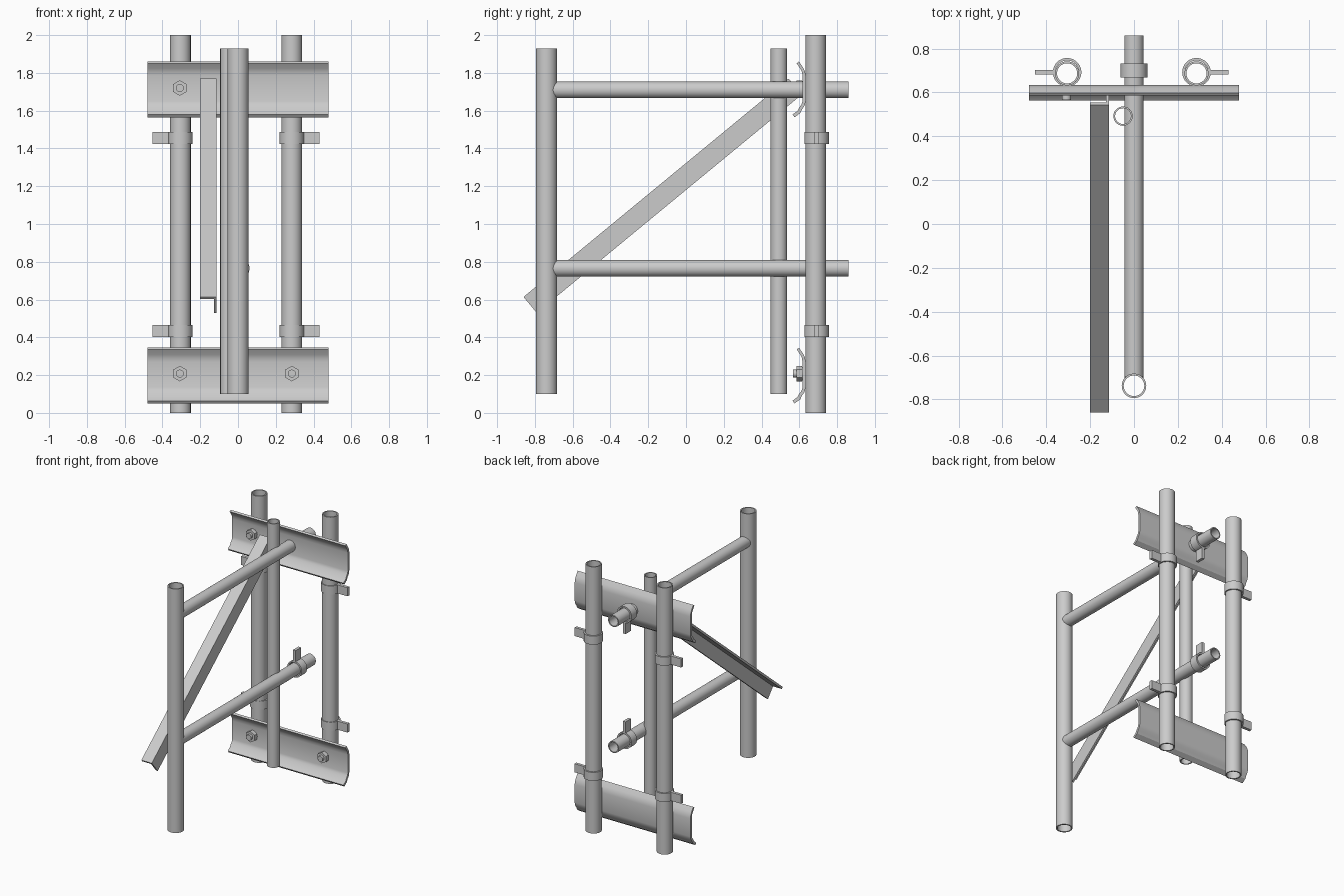
import bpy, bmesh, math
from mathutils import Matrix, Vector

if "Cube" in bpy.data.objects:
    bpy.data.objects.remove(bpy.data.objects["Cube"])

SIDES = 40


def finish(name, bm, angle=None):
    bmesh.ops.recalc_face_normals(bm, faces=bm.faces)
    me = bpy.data.meshes.new(name)
    bm.to_mesh(me)
    bm.free()
    ob = bpy.data.objects.new(name, me)
    bpy.context.collection.objects.link(ob)
    if angle:
        bpy.ops.object.select_all(action='DESELECT')
        ob.select_set(True)
        bpy.context.view_layer.objects.active = ob
        bpy.ops.object.shade_smooth_by_angle(angle=math.radians(angle))
    return ob


def ring_solid(bm, a, b, r, r_in):
    """Hollow tube from point a to point b."""
    a, b = Vector(a), Vector(b)
    rot = (b - a).to_track_quat('Z', 'Y')
    loops = []
    for p, rad in ((a, r), (b, r), (b, r_in), (a, r_in)):
        loops.append([bm.verts.new(p + rot @ Vector((rad * math.cos(t), rad * math.sin(t), 0)))
                      for t in (2 * math.pi * i / SIDES for i in range(SIDES))])
    for k in range(4):
        l0, l1 = loops[k], loops[(k + 1) % 4]
        for i in range(SIDES):
            j = (i + 1) % SIDES
            bm.faces.new((l0[i], l0[j], l1[j], l1[i]))
    return loops


def tube(name, a, b, r, wall=0.009, cope=None):
    bm = bmesh.new()
    loops = ring_solid(bm, a, b, r, r - wall)
    if cope:  # saddle-cut the first end against an upright post
        post_y, post_r = cope
        for v in loops[0] + loops[3]:
            v.co.y = post_y + math.sqrt(post_r ** 2 - v.co.x ** 2)
    return finish(name, bm, 35)


def extrude(name, profile, offset, angle=None):
    """Closed profile of 3D points swept along offset."""
    bm = bmesh.new()
    f = bm.faces.new([bm.verts.new(p) for p in profile])
    res = bmesh.ops.extrude_face_region(bm, geom=[f], use_keep_orig=True)
    vs = [g for g in res['geom'] if isinstance(g, bmesh.types.BMVert)]
    bmesh.ops.translate(bm, verts=vs, vec=offset)
    return finish(name, bm, angle)


def clamp(name, centre, axis, tab_dir, r):
    """Collar around a tube with one flat tab."""
    c, ax, td = Vector(centre), Vector(axis), Vector(tab_dir)
    bm = bmesh.new()
    ring_solid(bm, c - ax * 0.032, c + ax * 0.032, r + 0.010, r - 0.001)
    side = ax.cross(td)
    frame = Matrix((td, ax, side)).transposed().to_4x4()
    size = Matrix.Diagonal((0.09, 0.064, 0.022, 1))
    bmesh.ops.create_cube(bm, size=1, matrix=Matrix.Translation(c + td * (r + 0.047)) @ frame @ size)
    return finish(name, bm, 35)


def bolt(name, x, z):
    """Washer, hex nut and round shank end on the front of a plate."""
    bm = bmesh.new()
    for seg, r, y0, y1 in ((24, 0.036, 0.612, 0.622), (6, 0.041, 0.585, 0.613), (20, 0.021, 0.566, 0.600)):
        m = Matrix.Translation((x, (y0 + y1) / 2, z)) @ Matrix.Rotation(math.pi / 2, 4, 'X') \
            @ Matrix.Rotation(math.pi / 2 if seg != 6 else 0, 4, 'Z')
        if seg == 6:
            m = m @ Matrix.Rotation(math.pi / 6 * 3, 4, 'Z') @ Matrix.Rotation(math.pi / 6, 4, 'Z')
        bmesh.ops.create_cone(bm, cap_ends=True, segments=seg, radius1=r, radius2=r,
                              depth=y1 - y0, matrix=m)
    return finish(name, bm, 35)


def flared_plate(name, z):
    """Rail with both long edges flared to the front."""
    back = [(0.565, 0.012), (0.598, 0.030), (0.615, 0.043), (0.627, 0.060), (0.634, 0.085),
            (0.634, 0.220), (0.629, 0.245), (0.619, 0.265), (0.598, 0.295)]
    front = [(0.586, 0.286), (0.605, 0.258), (0.613, 0.242), (0.617, 0.220),
             (0.617, 0.085), (0.611, 0.066), (0.602, 0.055), (0.590, 0.046), (0.571, 0.035)]
    # nudge the lower lip so the two edge faces are square to the sheet
    back[0], front[-1] = (0.575, 0.0), (0.564, 0.014)
    back[1], front[-2] = (0.605, 0.022), (0.590, 0.034)
    pts = [(-0.48, y, z + h) for y, h in back + front]
    return extrude(name, pts, (0.96, 0, 0), 25)


# Rear posts with their clamps
for label, x, s in (("left", -0.305, -1), ("right", 0.285, 1)):
    tube(f"rear_post_{label}", (x, 0.687, 0), (x, 0.687, 2), 0.055)
    for level, z in (("lower", 0.433), ("upper", 1.455)):
        clamp(f"post_clamp_{label}_{level}", (x, 0.692, z), (0, 0, 1), (s, 0, 0), 0.055)

# Front post and slim middle post
tube("front_post", (0, -0.738, 0.1), (0, -0.738, 1.93), 0.056)
tube("middle_post", (-0.05, 0.492, 0.1), (-0.05, 0.492, 1.93), 0.044, 0.008)

# Horizontal arms, coped against the front post
for level, z, tab in (("lower", 0.765, 1), ("upper", 1.71, -1)):
    tube(f"arm_{level}", (0, -0.7, z), (0, 0.86, z), 0.044, 0.008, cope=(-0.738, 0.056))
    clamp(f"arm_clamp_{level}", (0, 0.70, z), (0, 1, 0), (0, 0, tab), 0.051)

# Flared cross plates and bolts
flared_plate("cross_plate_lower", 0.05)
flared_plate("cross_plate_upper", 1.565)
bolt("bolt_upper_left", -0.308, 1.72)
bolt("bolt_lower_left", -0.308, 0.208)
bolt("bolt_lower_right", 0.285, 0.208)

# Diagonal angle brace: L section swept up the slope
start, end = Vector((0, -0.86, 0.614)), Vector((0, 0.543, 1.77))
run = end - start
down = Vector((0, run.z, -run.y)).normalized()
section = [(-0.2, 0), (-0.113, 0), (-0.113, 0.11), (-0.127, 0.11), (-0.127, 0.016), (-0.2, 0.016)]
extrude("diagonal_brace", [start + Vector((x, 0, 0)) + down * d for x, d in section], run)
